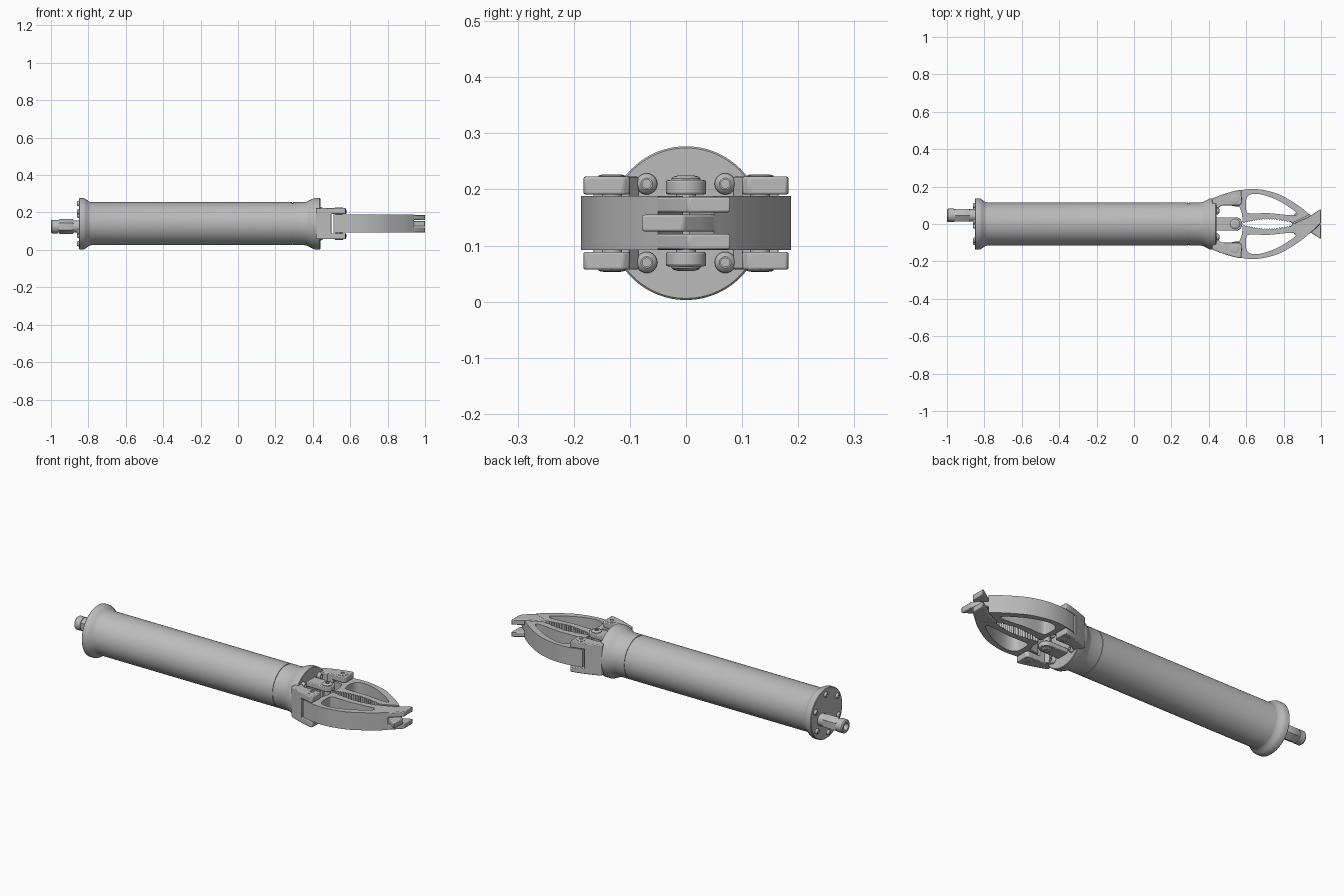
import bpy, bmesh, math
from mathutils import Vector, Matrix

cube = bpy.data.objects.get("Cube")
if cube:
    bpy.data.objects.remove(cube, do_unlink=True)

CZ = 0.14  # height of the main axis
grey = bpy.data.materials.new("light grey")
grey.use_nodes = True
COL = (0.5, 0.5, 0.5, 1)
grey.diffuse_color = COL
for n in grey.node_tree.nodes:
    if n.type == 'BSDF_PRINCIPLED':
        n.inputs["Base Color"].default_value = COL
        n.inputs["Roughness"].default_value = 0.6


def finish(bm, name, bevel=0.0, angle=32):
    bmesh.ops.recalc_face_normals(bm, faces=bm.faces)
    me = bpy.data.meshes.new(name)
    bm.to_mesh(me)
    bm.free()
    me.materials.append(grey)
    ob = bpy.data.objects.new(name, me)
    bpy.context.collection.objects.link(ob)
    if bevel:
        m = ob.modifiers.new("edge_round", 'BEVEL')
        m.width, m.segments, m.limit_method = bevel, 2, 'ANGLE'
        m.angle_limit = math.radians(40)
    bpy.ops.object.select_all(action='DESELECT')
    ob.select_set(True)
    bpy.context.view_layer.objects.active = ob
    bpy.ops.object.shade_smooth_by_angle(angle=math.radians(angle))
    return ob


def lathe(name, profile, origin, axis, seg=64):
    """Revolve (distance along axis, radius) pairs about an axis."""
    bm = bmesh.new()
    vs = [bm.verts.new((r, 0, d)) for d, r in profile]
    es = [bm.edges.new(p) for p in zip(vs, vs[1:])]
    bmesh.ops.spin(bm, geom=vs + es, cent=(0, 0, 0), axis=(0, 0, 1),
                   angle=2 * math.pi, steps=seg, use_duplicate=False)
    bmesh.ops.remove_doubles(bm, verts=bm.verts, dist=1e-5)
    rot = Vector((0, 0, 1)).rotation_difference(Vector(axis)).to_matrix().to_4x4()
    bmesh.ops.transform(bm, matrix=Matrix.Translation(origin) @ rot, verts=bm.verts)
    return finish(bm, name)


def prism(name, loops, z0, z1, side=1, bevel=0.0):
    """Extrude an outline (plus optional holes) in plan; side mirrors across y."""
    bm = bmesh.new()
    edges = []
    for pts in loops:
        vs = [bm.verts.new((x, y * side, z0)) for x, y in pts]
        edges += [bm.edges.new((vs[i - 1], vs[i])) for i in range(len(vs))]
    if len(loops) == 1:
        faces = [bm.faces.new(vs)]
    else:
        res = bmesh.ops.triangle_fill(bm, use_beauty=True, edges=edges, normal=(0, 0, 1))
        faces = [g for g in res["geom"] if isinstance(g, bmesh.types.BMFace)]
    ext = bmesh.ops.extrude_face_region(bm, geom=faces, use_keep_orig=True)
    top = [g for g in ext["geom"] if isinstance(g, bmesh.types.BMVert)]
    bmesh.ops.translate(bm, vec=(0, 0, z1 - z0), verts=top)
    return finish(bm, name, bevel)


def spline(pts, steps=6, closed=False):
    """Smooth curve through the given points."""
    n, out = len(pts), []
    for i in range(n if closed else n - 1):
        get = (lambda k: pts[k % n]) if closed else (lambda k: pts[max(0, min(n - 1, k))])
        a, b, c, d = (Vector(get(i + k)) for k in (-1, 0, 1, 2))
        for s in range(steps):
            t = s / steps
            out.append(tuple(0.5 * (2 * b + (c - a) * t + (2 * a - 5 * b + 4 * c - d) * t * t
                                    + (3 * b - a - 3 * c + d) * t ** 3)))
    return out if closed else out + [pts[-1]]


def screw(name, origin, axis, r, h):
    """Domed head with a socket recess."""
    prof = [(-0.01, 0), (-0.01, r), (h * .35, r), (h * .75, r * .85), (h, r * .55),
            (h, r * .4), (h * .2, r * .4), (h * .2, 0)]
    lathe(name, prof, origin, axis, 24)


# Main tube with flared ends and a collar seam
flare = [(0.0, 0.022), (0.25, 0.017), (0.5, 0.01), (0.75, 0.003), (1.0, 0.0)]
R = 0.115
body = [(-0.85, 0), (-0.85, 0.134), (-0.847, 0.137), (-0.825, 0.137)]
body += [(-0.825 + 0.04 * t, R + d) for t, d in flare]
body += [(0.288, R), (0.288, R - 0.003), (0.293, R - 0.003), (0.293, R)]
body += [(0.41 - 0.055 * t, R + d) for t, d in reversed(flare)]
body += [(0.437, 0.137), (0.44, 0.134), (0.44, 0)]
lathe("main_tube", body, (0, 0, CZ), (1, 0, 0), 96)

# Rear end screws
for k in range(6):
    a = math.radians(24 + 60 * k)
    screw(f"rear_screw_{k + 1}", (-0.85, 0.108 * math.cos(a), CZ + 0.108 * math.sin(a)),
          (-1, 0, 0), 0.014, 0.012)

# Rear cable connector: neck, hexagonal nut, hollow end barrel
cpos = (-0.85, 0.046, 0.125)
lathe("connector_neck", [(-0.01, 0), (-0.01, 0.033), (0.115, 0.033), (0.115, 0)], cpos, (-1, 0, 0), 32)
lathe("connector_nut", [(0.03, 0), (0.03, 0.037), (0.033, 0.039), (0.105, 0.039),
                        (0.108, 0.037), (0.108, 0)], cpos, (-1, 0, 0), 6)
lathe("connector_barrel", [(0.10, 0), (0.113, 0.036), (0.144, 0.036), (0.15, 0.031), (0.15, 0.019),
                           (0.12, 0.019), (0.12, 0)], cpos, (-1, 0, 0), 32)

# Jaw outline: outer arc, overlapping nose, toothed inner edge
outer = spline([(0.51, 0.166), (0.57, 0.181), (0.64, 0.187), (0.71, 0.178),
                (0.79, 0.152), (0.885, 0.094), (0.94, 0.05)])
teeth = []
N = 19
for i in range(2 * N + 1):
    t = i / (2 * N)
    teeth.append((0.845 - 0.255 * t, 0.005 + 0.018 * math.sin(math.pi * t) + 0.007 * (i % 2)))
jaw = outer + [(0.90, 0.03)] + teeth + [(0.58, 0.012), (0.578, 0.055), (0.565, 0.09), (0.51, 0.10)]
window = spline([(0.60, 0.075), (0.60, 0.13), (0.62, 0.156), (0.67, 0.16), (0.75, 0.135),
                 (0.82, 0.097), (0.865, 0.063), (0.865, 0.048), (0.81, 0.049),
                 (0.72, 0.058), (0.62, 0.057)], 5, True)
finger = [(0.83, 0.02), (0.88, 0.08), (0.94, 0.05), (0.97, 0.025), (1.0, -0.005),
          (1.0, -0.08), (0.985, -0.072), (0.93, -0.035), (0.85, 0.0)]

for side, word in ((1, "left"), (-1, "right")):
    prism(f"{word}_jaw", [jaw, window], CZ - 0.048, CZ + 0.048, side)

    # Interlocking fingers: one in the middle, two around it
    levels = [(0.125, 0.155)] if side > 0 else [(0.093, 0.121), (0.159, 0.187)]
    for k, (z0, z1) in enumerate(levels):
        prism(f"{word}_finger_{k + 1}", [finger], z0, z1, side, 0.004)

    # Hinge fork: solid root block and two ears
    prism(f"{word}_fork_root", [[(0.425, 0.085), (0.415, 0.135), (0.46, 0.153), (0.50, 0.166),
                                 (0.50, 0.10), (0.47, 0.10), (0.45, 0.085)]], 0.057, 0.223, side, 0.004)
    ear = [(0.49, 0.10), (0.49, 0.163), (0.53, 0.175), (0.565, 0.183), (0.575, 0.18),
           (0.577, 0.112), (0.567, 0.10)]
    for z0, z1, up, level in ((0.191, 0.223, 1, "upper"), (0.057, 0.089, -1, "lower")):
        prism(f"{word}_{level}_fork_ear", [ear], z0, z1, side, 0.004)
        zf = z1 if up > 0 else z0
        screw(f"{word}_{level}_hinge_screw", (0.54, 0.132 * side, zf), (0, 0, up), 0.024, 0.004)
        screw(f"{word}_{level}_face_screw", (0.44, 0.07 * side, CZ + 0.07 * up), (1, 0, 0), 0.019, 0.016)
    lathe(f"{word}_hinge_pin", [(0, 0), (0, 0.018), (0.15, 0.018), (0.15, 0)],
          (0.54, 0.132 * side, 0.065), (0, 0, 1), 24)

# Central prongs above and below the jaws
prong = [(0.43, 0.036), (0.43, -0.036), (0.545, -0.036)]
prong += [(0.545 + 0.034 * math.cos(a), 0.036 * math.sin(a))
          for a in (math.radians(-75 + 15 * k) for k in range(11))] + [(0.545, 0.036)]
for z0, z1, up, level in ((0.191, 0.217, 1, "upper"), (0.063, 0.089, -1, "lower")):
    prism(f"{level}_centre_prong", [prong], z0, z1, 1, 0.004)
    screw(f"{level}_centre_screw", (0.54, 0, z1 if up > 0 else z0), (0, 0, up), 0.026, 0.008)
lathe("centre_pin", [(0, 0), (0, 0.018), (0.14, 0.018), (0.14, 0)], (0.54, 0, 0.07), (0, 0, 1), 24)
